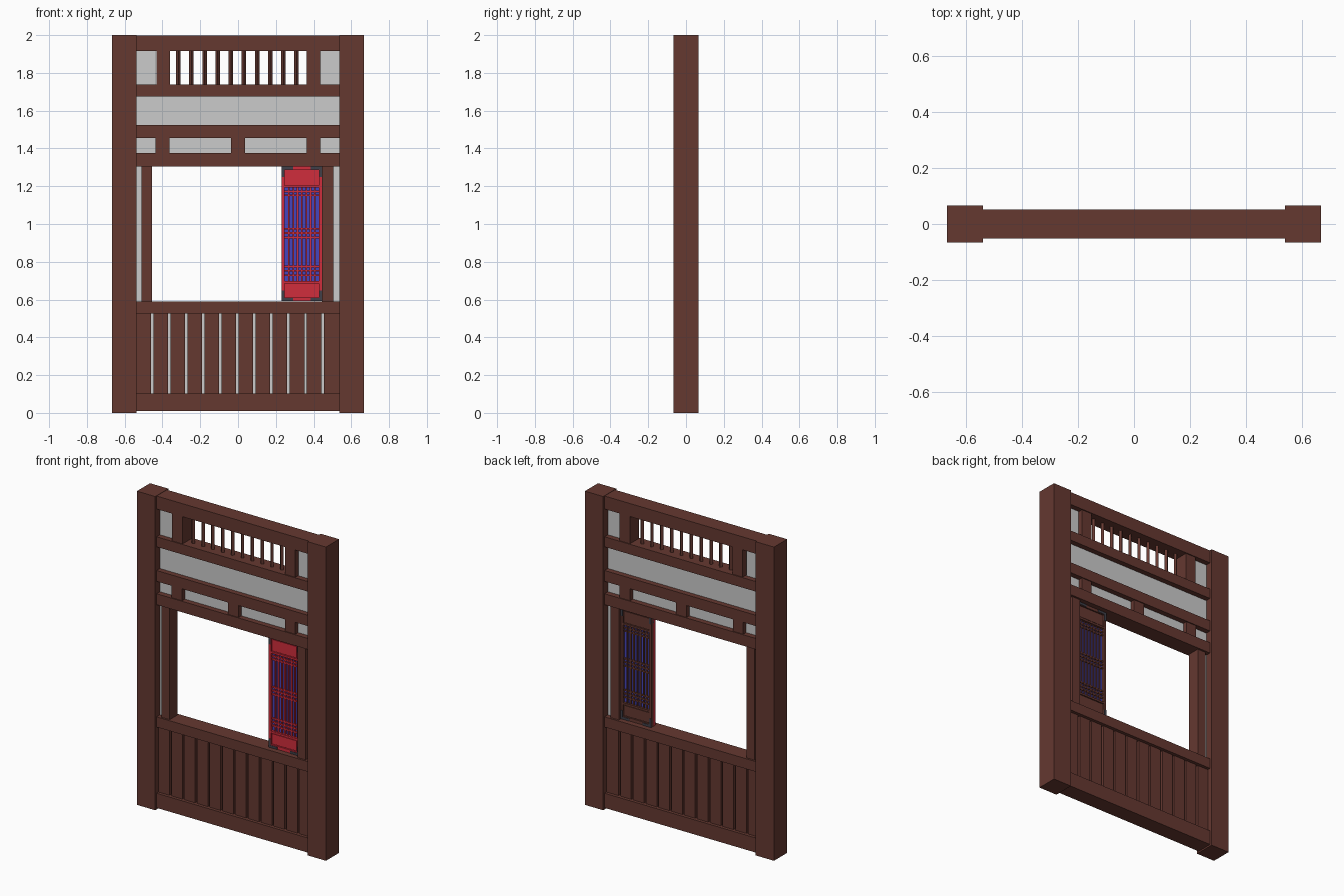
import bpy, math

if "Cube" in bpy.data.objects:
    bpy.data.objects.remove(bpy.data.objects["Cube"])

def mat(name, rgb):
    m = bpy.data.materials.new(name)
    m.diffuse_color = (*rgb, 1)
    m.use_nodes = True
    m.node_tree.nodes["Principled BSDF"].inputs["Base Color"].default_value = m.diffuse_color
    return m

WOOD = mat("dark_wood", (0.13, 0.04, 0.03))
RED = mat("red_lacquer", (0.63, 0.026, 0.045))
BLUE = mat("blue_paper", (0.06, 0.06, 0.52))
METAL = mat("dark_metal", (0.05, 0.05, 0.065))

def box(name, x0, x1, y0, y1, z0, z1, m=None, rot=0):
    bpy.ops.mesh.primitive_cube_add(size=1, location=((x0 + x1) / 2, (y0 + y1) / 2, (z0 + z1) / 2),
                                    rotation=(0, 0, rot))
    o = bpy.context.object
    o.name = name
    o.scale = (x1 - x0, abs(y1 - y0), z1 - z0)
    bpy.ops.object.transform_apply(location=False, rotation=True, scale=True)
    if m:
        o.data.materials.append(m)
    return o

IN = 0.538      # inner face of posts
B = 0.052       # half depth of beams

# corner posts
for s, n in ((-1, "left"), (1, "right")):
    c = s * 0.6025
    box(n + "_post", c - 0.0645, c + 0.0645, -0.066, 0.066, 0, 2, WOOD)

# horizontal beams
for n, z0, z1 in (("bottom_beam", 0.01, 0.103), ("sill_beam", 0.525, 0.59),
                  ("window_head_beam", 1.305, 1.375), ("lower_rail", 1.454, 1.523),
                  ("upper_rail", 1.674, 1.738), ("top_beam", 1.915, 1.998)):
    box(n, -IN, IN, -B, B, z0, z1, WOOD)

# plaster panels
box("wide_plaster_panel", -IN, IN, -0.018, 0.018, 1.523, 1.674)
box("short_plaster_panel", -IN, IN, -0.018, 0.018, 1.375, 1.454)
box("lower_backing_panel", -IN, IN, -0.01, 0.01, 0.103, 0.525)
for s, n in ((-1, "left"), (1, "right")):
    a, b = sorted((s * 0.438, s * IN))
    box(n + "_upper_plaster", a, b, -0.018, 0.018, 1.738, 1.915)
    a, b = sorted((s * 0.505, s * IN))
    box(n + "_jamb_plaster", a, b, -0.018, 0.018, 0.59, 1.305)

# short studs
for x in (-0.399, 0.0, 0.399):
    box("short_stud", x - 0.037, x + 0.037, -0.046, 0.046, 1.375, 1.454, WOOD)
for x in (-0.396, 0.399):
    box("upper_stud", x - 0.036, x + 0.037, -0.046, 0.046, 1.738, 1.915, WOOD)

# window jambs
box("left_jamb", -0.512, -0.454, -0.04, 0.04, 0.59, 1.305, WOOD)
box("right_jamb", 0.446, 0.505, -0.04, 0.04, 0.59, 1.305, WOOD)

# diamond-set balusters
for i in range(10):
    x = -0.316 + i * 0.0695
    box("baluster", x - 0.0085, x + 0.0085, -0.0085, 0.0085, 1.738, 1.915, WOOD, math.radians(45))

# lower planks on both faces
edges = [-0.545] + [-0.4545 + i * 0.0902 for i in range(11)] + [0.545]
for s, n in ((-1, "front"), (1, "back")):
    for a, b in zip(edges, edges[1:]):
        ya, yb = sorted((s * 0.01, s * 0.032))
        box(n + "_plank", max(a + 0.0065, -IN), min(b - 0.0065, IN), ya, yb, 0.103, 0.525, WOOD)

# sliding lattice shutter: red front layer, wooden back layer
X0, X1, Z0, Z1 = 0.23, 0.446, 0.592, 1.304
box("shutter_paper", 0.246, 0.43, -0.003, 0.003, 0.69, 1.20, BLUE)

def shutter_layer(n, yi, yo, m):
    # yi = inner face, yo = outer face of this layer
    def part(p, x0, x1, z0, z1, f=1.0, mm=m):
        ya, yb = sorted((yi, yi + (yo - yi) * f))
        box(n + "_shutter_" + p, x0, x1, ya, yb, z0, z1, mm)
    part("stile", X0, 0.246, Z0, Z1)
    part("stile", 0.43, X1, Z0, Z1)
    for z0, z1 in ((Z0, 0.612), (0.685, 0.697), (1.193, 1.205), (1.286, Z1)):
        part("rail", 0.246, 0.43, z0, z1)
    # solid end panels
    for z0, z1 in ((0.612, 0.685), (1.205, 1.286)):
        part("end_panel_field", 0.246, 0.43, z0, z1, 0.5)
        part("end_panel", 0.25, 0.426, z0 + 0.004, z1 - 0.004, 0.85)
    # lattice bars
    for i in range(7):
        x = 0.246 + 0.184 * (i + 1) / 8
        part("lattice_upright", x - 0.0045, x + 0.0045, 0.697, 1.193, 0.6)
    for z in (1.172, 1.152, 0.975, 0.952, 0.929, 0.775, 0.752, 0.729):
        part("lattice_crossbar", 0.246, 0.43, z - 0.0045, z + 0.0045, 0.55)
    # metal corner plates
    for cx, sx in ((X0, 1), (X1, -1)):
        for cz, sz in ((Z0, 1), (Z1, -1)):
            for lx, lz in ((0.062, 0.015), (0.015, 0.055)):
                xa, xb = sorted((cx, cx + sx * lx))
                za, zb = sorted((cz, cz + sz * lz))
                part("corner_plate", xa, xb, za, zb, 1.13, METAL)

shutter_layer("front", 0.0, -0.02, RED)
shutter_layer("back", 0.0, 0.02, WOOD)
